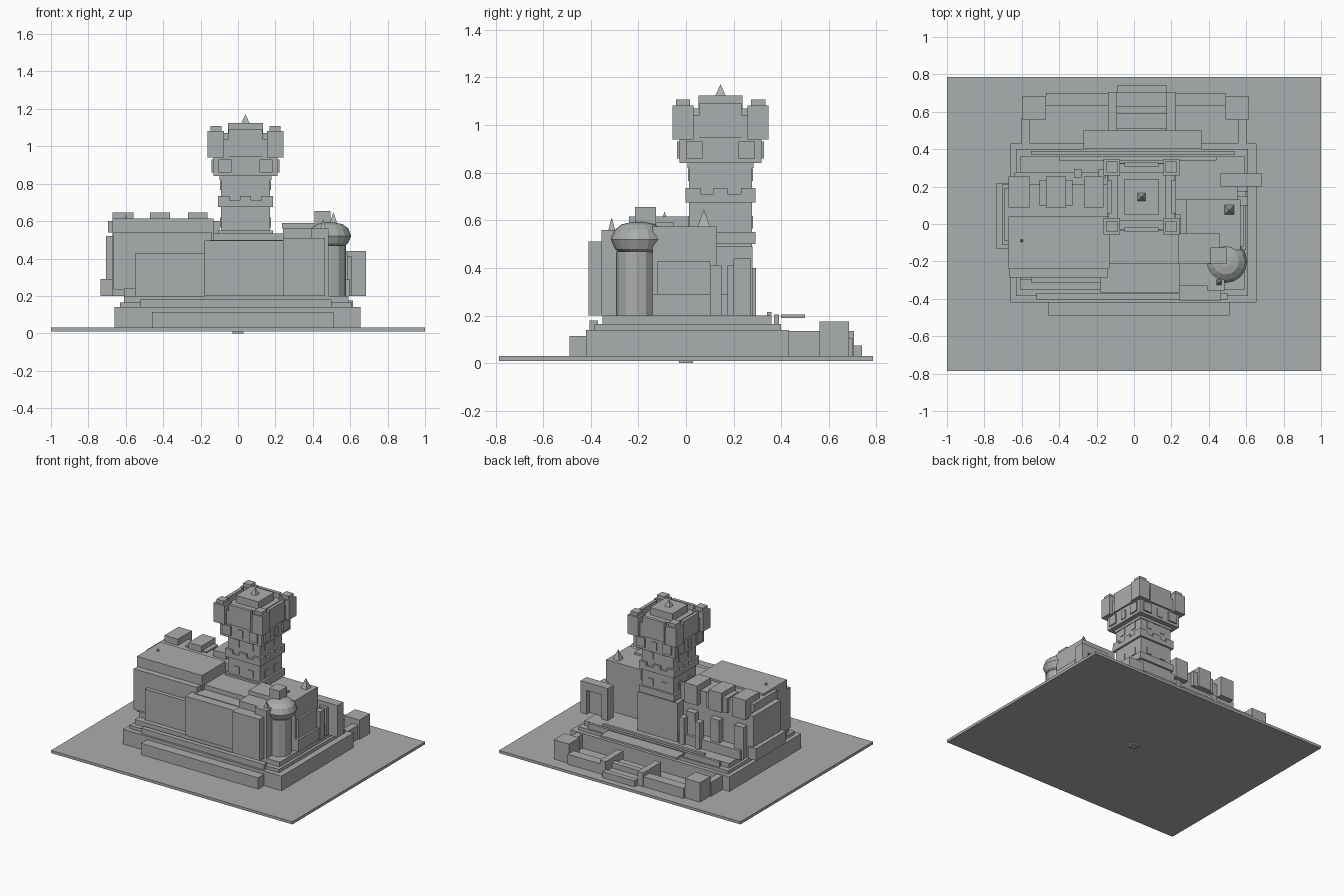
import bpy, bmesh, math
from mathutils import Matrix

stone = bpy.data.materials.new("grey stone")
stone.diffuse_color = (0.41, 0.425, 0.425, 1)


def finish(bm, name):
    me = bpy.data.meshes.new(name)
    bmesh.ops.recalc_face_normals(bm, faces=bm.faces)
    bm.to_mesh(me)
    bm.free()
    me.materials.append(stone)
    ob = bpy.data.objects.new(name, me)
    bpy.context.collection.objects.link(ob)
    return ob


def box(name, x0, x1, y0, y1, z0, z1):
    bm = bmesh.new()
    m = Matrix.Translation(((x0 + x1) / 2, (y0 + y1) / 2, (z0 + z1) / 2))
    bmesh.ops.create_cube(bm, size=1, matrix=m @ Matrix.Diagonal((x1 - x0, y1 - y0, z1 - z0, 1)))
    return finish(bm, name)


def block(name, cx, cy, hx, hy, z0, z1):
    return box(name, cx - hx, cx + hx, cy - hy, cy + hy, z0, z1)


def lathe(name, cx, cy, profile, n, turn=0.0):
    """Flat-faced solid of revolution from (radius, height) pairs."""
    bm = bmesh.new()
    rings = []
    for r, z in profile:
        rings.append([bm.verts.new((cx + r * math.cos(turn + math.tau * i / n),
                                    cy + r * math.sin(turn + math.tau * i / n), z)) for i in range(n)])
    for a, b in zip(rings, rings[1:]):
        for i in range(n):
            j = (i + 1) % n
            bm.faces.new((a[i], a[j], b[j], b[i]))
    bm.faces.new(rings[0])
    bm.faces.new(rings[-1])
    bmesh.ops.remove_doubles(bm, verts=bm.verts, dist=1e-5)
    return finish(bm, name)


def spire(name, x, y, z0, z1, r):
    lathe(name, x, y, [(r, z0), (0.001, z1)], 4, math.pi / 4)


# Ground plate and peg underneath
box("ground_plate", -1, 1, -0.785, 0.785, 0.01, 0.03)
block("ground_peg", 0, 0, 0.03, 0.03, 0, 0.012)

# Podium and stepped terraces
box("podium", -0.66, 0.655, -0.42, 0.43, 0.03, 0.14)
box("front_step", -0.46, 0.51, -0.49, -0.41, 0.03, 0.115)
box("front_ledge", -0.52, 0.5, -0.405, -0.37, 0.14, 0.18)
box("terrace_lower", -0.63, 0.61, -0.385, 0.40, 0.14, 0.165)
box("terrace_upper", -0.61, 0.59, -0.35, 0.36, 0.165, 0.2)
box("rear_ledge", -0.55, 0.54, 0.37, 0.39, 0.165, 0.205)
box("rear_lip", -0.40, 0.44, 0.34, 0.36, 0.2, 0.215)
box("rear_canopy", -0.27, 0.36, 0.40, 0.50, 0.19, 0.205)

# Rear courtyard: corner blocks, low walls, gate steps
for name, x0, x1, s in (("west", -0.595, -0.47, -1), ("east", 0.49, 0.615, 1)):
    box(name + "_court_block", x0, x1, 0.56, 0.685, 0.03, 0.175)
    c = -0.58 if s < 0 else 0.58
    block(name + "_court_side_wall", c, 0.495, 0.024, 0.07, 0.03, 0.135)
box("court_wall_west", -0.47, -0.13, 0.63, 0.70, 0.03, 0.105)
box("court_wall_east", 0.20, 0.49, 0.63, 0.70, 0.03, 0.105)
for x in (-0.115, 0.197):
    block("gate_post", x, 0.60, 0.024, 0.105, 0.03, 0.135)
for i, y0 in enumerate((0.70, 0.60, 0.51)):
    box("gate_step", -0.09, 0.175, y0, y0 + (0.04, 0.10, 0.09)[i], 0.03, (0.075, 0.06, 0.08)[i])
box("gate_beam", -0.09, 0.175, 0.59, 0.63, 0.06, 0.10)

# West hall with stepped front faces
box("west_hall", -0.67, -0.13, -0.24, 0.04, 0.2, 0.615)
box("west_hall_rear", -0.66, -0.10, 0.04, 0.21, 0.2, 0.60)
box("west_hall_front", -0.665, -0.14, -0.285, -0.24, 0.235, 0.54)
box("west_hall_bay", -0.55, -0.14, -0.315, -0.285, 0.2, 0.43)
box("west_hall_plinth", -0.61, -0.14, -0.30, -0.24, 0.2, 0.24)
box("west_buttress_low", -0.735, -0.67, -0.13, 0.22, 0.2, 0.29)
box("west_buttress_tall", -0.705, -0.66, -0.11, 0.21, 0.2, 0.52)
box("west_parapet", -0.695, -0.66, -0.09, 0.19, 0.54, 0.60)
spire("west_roof_pin", -0.60, -0.09, 0.615, 0.635, 0.01)

# Large rear battlements, with piers under them
for x, w in ((-0.615, 0.055), (-0.417, 0.053), (-0.215, 0.053)):
    block("rear_battlement", x, 0.17, w, 0.083, 0.50, 0.647)
    block("rear_pier", x, 0.21, w * 0.7, 0.045, 0.2, 0.44)
box("middle_battlement_shoulder", -0.505, -0.33, 0.10, 0.235, 0.50, 0.61)
box("rear_wall_base", -0.64, -0.13, 0.20, 0.275, 0.2, 0.27)
for x in (-0.30, -0.17):
    block("rear_slim_pillar", x, 0.27, 0.02, 0.025, 0.2, 0.40)

# Central hall and front block
box("central_hall", -0.15, 0.30, -0.30, 0.13, 0.2, 0.50)
box("central_roof_step", -0.13, 0.25, -0.21, 0.05, 0.50, 0.535)
box("front_block", -0.18, 0.25, -0.365, -0.2, 0.2, 0.495)
box("front_pier", 0.24, 0.465, -0.41, -0.30, 0.2, 0.51)

# East hall with stacked roof slabs
box("east_hall", 0.28, 0.57, -0.14, 0.13, 0.2, 0.575)
box("east_hall_front", 0.24, 0.44, -0.33, -0.1, 0.2, 0.56)
box("east_roof_slab", 0.235, 0.46, -0.21, -0.05, 0.56, 0.59)
box("corner_turret", 0.39, 0.485, -0.355, -0.26, 0.2, 0.56)
spire("corner_spire", 0.455, -0.312, 0.56, 0.61, 0.02)
spire("east_spire", 0.51, 0.075, 0.575, 0.645, 0.036)
box("east_wall_panel", 0.56, 0.585, -0.12, 0.10, 0.29, 0.43)
box("east_wall_base", 0.55, 0.60, -0.14, 0.22, 0.2, 0.29)
for y in (0.125, 0.20):
    block("east_pillar", 0.58, y, 0.03, 0.025, 0.2, 0.41)

# Round turret with bulbous cap
lathe("round_shaft", 0.495, -0.21, [(0.082, 0.2), (0.082, 0.47)], 12)
lathe("round_cap", 0.49, -0.2, [(0.06, 0.455), (0.098, 0.48), (0.115, 0.52),
                               (0.10, 0.56), (0.07, 0.583), (0.03, 0.592)], 16)
box("cap_block", 0.41, 0.495, -0.215, -0.125, 0.56, 0.655)

# East side arch
box("arch_post_inner", 0.46, 0.51, 0.20, 0.27, 0.2, 0.40)
box("arch_post_outer", 0.635, 0.685, 0.20, 0.27, 0.2, 0.40)
box("arch_lintel", 0.46, 0.685, 0.20, 0.27, 0.38, 0.44)
box("arch_panel", 0.50, 0.64, 0.20, 0.235, 0.2, 0.40)

# Main tower: base, shaft, bands, windows
TX, TY = 0.04, 0.145


def around(name, off, dist, half, thick, z0, z1):
    """Place a plate on each of the four tower sides."""
    for k in range(4):
        c, s = round(math.cos(k * math.pi / 2)), round(math.sin(k * math.pi / 2))
        x, y = TX + dist * c - off * s, TY + dist * s + off * c
        hx, hy = (thick, half) if c else (half, thick)
        block(name, x, y, hx, hy, z0, z1)


block("tower_base", TX, TY + 0.01, 0.165, 0.125, 0.2, 0.49)
block("tower_shaft", TX, TY, 0.132, 0.132, 0.45, 0.86)
block("tower_band_low", TX, TY, 0.147, 0.147, 0.50, 0.55)
block("tower_band_mid", TX, TY, 0.147, 0.147, 0.675, 0.71)
block("tower_band_high", TX, TY, 0.138, 0.138, 0.82, 0.845)
for off in (-0.115, 0, 0.115):
    around("band_merlon", off, 0.137, 0.03, 0.01, 0.71, 0.735)
for off in (-0.057, 0.057):
    for z in (0.565, 0.765):
        around("tower_window", off, 0.133, 0.021, 0.004, z, z + 0.053)

# Tower head with corner turrets
block("head_lower", TX, TY, 0.172, 0.172, 0.84, 0.945)
block("head_upper", TX, TY, 0.178, 0.178, 0.945, 1.04)
around("head_window", 0, 0.173, 0.021, 0.005, 0.86, 0.92)
around("head_bracket", 0, 0.172, 0.09, 0.012, 0.945, 1.09)
for off in (-0.11, 0.11):
    around("head_corbel", off, 0.174, 0.035, 0.008, 0.86, 0.93)
for sx in (-1, 1):
    for sy in (-1, 1):
        x, y = TX + sx * 0.158, TY + sy * 0.158
        block("corner_merlon", x, y, 0.044, 0.044, 0.94, 1.082)
        block("merlon_cap", x, y, 0.03, 0.03, 1.08, 1.108)
block("head_roof", TX, TY, 0.13, 0.13, 1.03, 1.07)
block("head_crown", TX, TY, 0.093, 0.093, 1.06, 1.125)
spire("tower_spire", TX, TY, 1.125, 1.17, 0.03)
